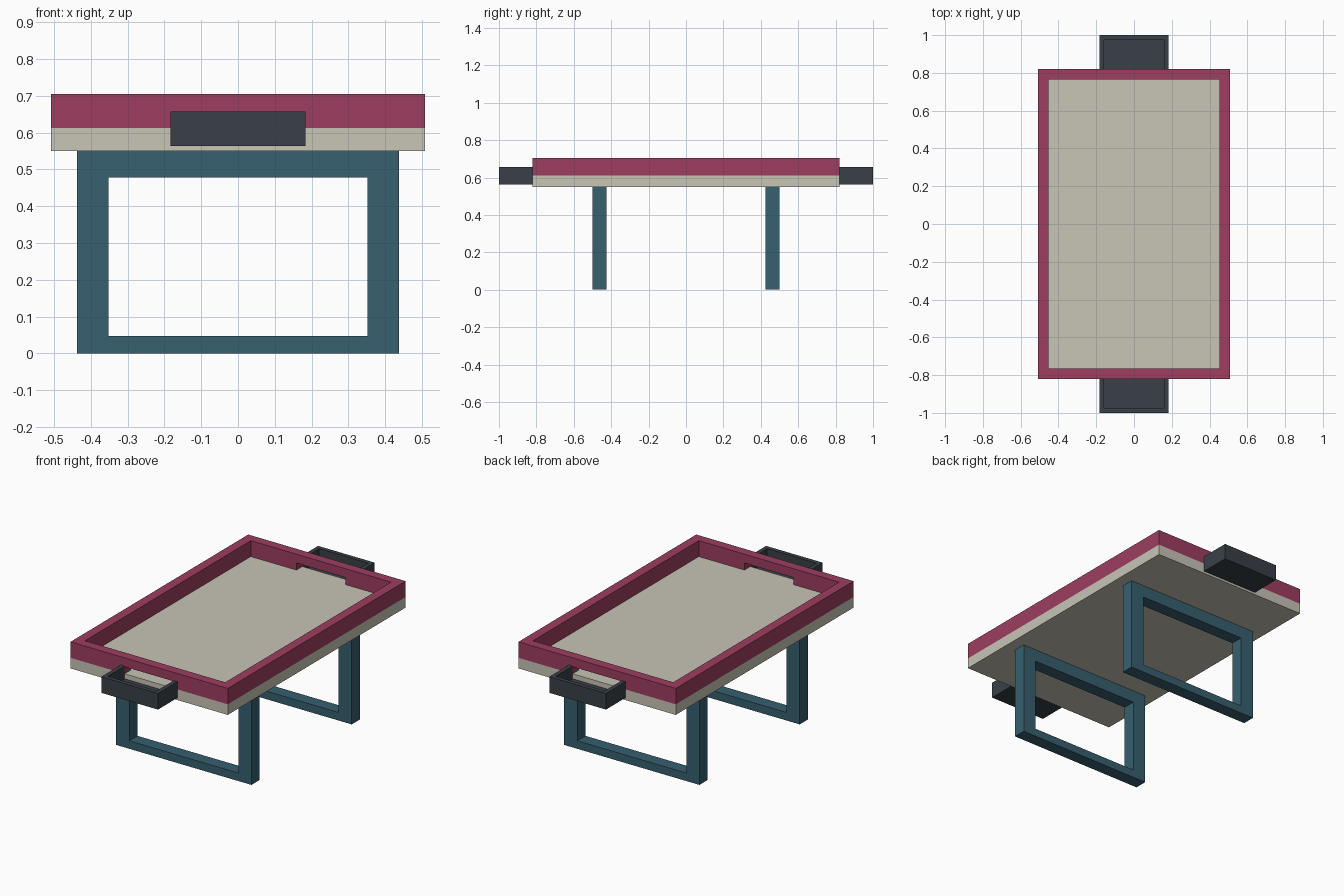
import bpy, bmesh
from mathutils import Matrix

if "Cube" in bpy.data.objects:
    bpy.data.objects.remove(bpy.data.objects["Cube"])


def material(name, rgb):
    m = bpy.data.materials.new(name)
    m.diffuse_color = (*rgb, 1)
    m.use_nodes = True
    m.node_tree.nodes["Principled BSDF"].inputs["Base Color"].default_value = m.diffuse_color
    return m


BED = material("pale_surface", (0.58, 0.56, 0.47))
RAIL = material("crimson", (0.34, 0.048, 0.115))
LEG = material("teal", (0.038, 0.115, 0.162))
GOAL = material("charcoal", (0.041, 0.051, 0.065))


def finish(name, bm, mat):
    bmesh.ops.recalc_face_normals(bm, faces=bm.faces)
    mesh = bpy.data.meshes.new(name)
    bm.to_mesh(mesh)
    bm.free()
    if mat:
        mesh.materials.append(mat)
    ob = bpy.data.objects.new(name, mesh)
    bpy.context.collection.objects.link(ob)
    return ob


def prism(name, outline, z0, z1, mat):
    """Extrude an xy outline from z0 to z1."""
    bm = bmesh.new()
    face = bm.faces.new([bm.verts.new((x, y, z0)) for x, y in outline])
    up = bmesh.ops.extrude_face_region(bm, geom=[face])["geom"]
    bmesh.ops.translate(bm, vec=(0, 0, z1 - z0),
                        verts=[v for v in up if isinstance(v, bmesh.types.BMVert)])
    return finish(name, bm, mat)


def rect(x0, x1, y0, y1):
    return [(x0, y0), (x1, y0), (x1, y1), (x0, y1)]


def frame(name, outer, inner, depth, mat, matrix):
    """Rectangular ring in local xy with thickness along local z."""
    bm = bmesh.new()
    rings = [[bm.verts.new(matrix @ Matrix.Translation((x, y, z)).translation)
              for x, y in loop]
             for loop, z in ((outer, 0), (outer, depth), (inner, depth), (inner, 0))]
    for k in range(4):
        a, b = rings[k], rings[(k + 1) % 4]
        for i in range(4):
            j = (i + 1) % 4
            bm.faces.new((a[i], a[j], b[j], b[i]))
    return finish(name, bm, mat)


W, L = 0.508, 0.82        # half width and half length of the table
BASE, TOP = 0.55, 0.612   # playing bed heights

# Playing bed
prism("playing_bed", rect(-W, W, -L, L), BASE, TOP, BED)

# Raised rail with a slot at each end
rail = frame("rail", rect(-W, W, -L, L), rect(-0.453, 0.453, -0.765, 0.765),
             0.705 - TOP, RAIL, Matrix.Translation((0, 0, TOP)))
cutter = prism("slot_cutter", rect(-0.158, 0.158, -0.9, 0.9), 0.58, 0.653, None)
cutter.hide_render = True
mod = rail.modifiers.new("slots", 'BOOLEAN')
mod.operation = 'DIFFERENCE'
mod.solver = 'EXACT'
mod.object = cutter
bpy.context.view_layer.objects.active = rail
bpy.ops.object.modifier_apply(modifier=mod.name)
bpy.data.objects.remove(cutter)

for side, s in (("front", -1), ("back", 1)):
    # Leg frame, drawn upright in xz
    upright = Matrix(((1, 0, 0, 0), (0, 0, s, s * 0.425), (0, 1, 0, 0), (0, 0, 0, 1)))
    frame(side + "_leg_frame", rect(-0.437, 0.437, 0, BASE),
          rect(-0.352, 0.352, 0.047, 0.478), 0.075, LEG, upright)

    # Open-topped goal tray: U-shaped wall and a floor
    u = [(-0.183, L), (-0.183, 1), (0.183, 1), (0.183, L),
         (0.158, L), (0.158, 0.975), (-0.158, 0.975), (-0.158, L)]
    prism(side + "_goal_wall", [(x, s * y) for x, y in u], 0.563, 0.657, GOAL)
    prism(side + "_goal_floor", rect(-0.158, 0.158, *sorted((s * L, s * 0.975))),
          0.563, 0.583, GOAL)
